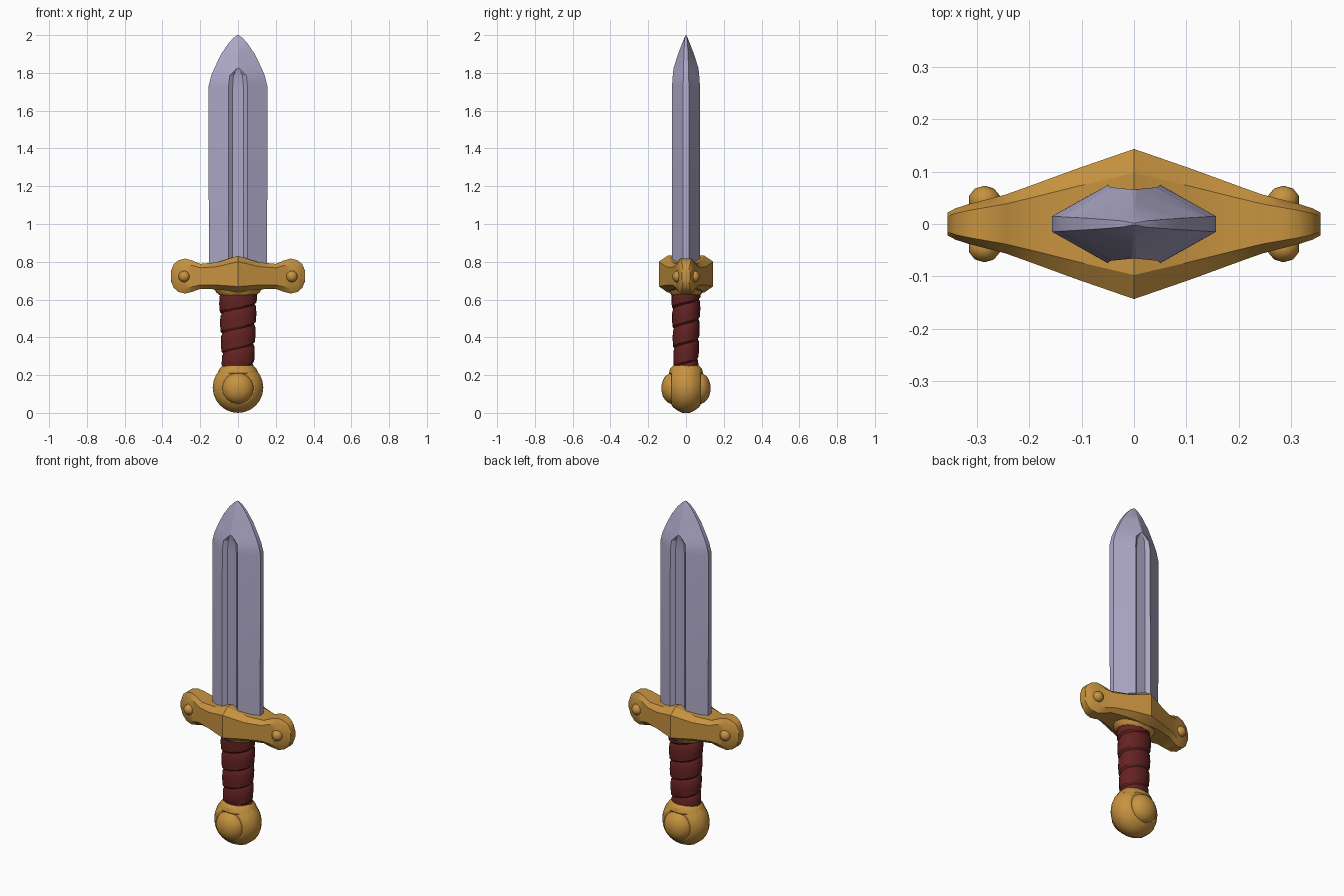
import bpy, bmesh, math
from mathutils import Matrix

cube = bpy.data.objects.get("Cube")
if cube:
    bpy.data.objects.remove(cube, do_unlink=True)


def material(name, rgb):
    m = bpy.data.materials.new(name)
    m.use_nodes = True
    m.diffuse_color = (*rgb, 1)
    bsdf = m.node_tree.nodes["Principled BSDF"]
    bsdf.inputs["Base Color"].default_value = (*rgb, 1)
    return m


STEEL = material("pale steel", (0.42, 0.39, 0.57))
GOLD = material("gold", (0.57, 0.29, 0.05))
LEATHER = material("dark red leather", (0.13, 0.016, 0.016))


def finish(name, bm, mat, angle=30):
    bmesh.ops.recalc_face_normals(bm, faces=bm.faces)
    mesh = bpy.data.meshes.new(name)
    bm.to_mesh(mesh)
    bm.free()
    mesh.materials.append(mat)
    ob = bpy.data.objects.new(name, mesh)
    bpy.context.collection.objects.link(ob)
    bpy.ops.object.select_all(action='DESELECT')
    ob.select_set(True)
    bpy.context.view_layer.objects.active = ob
    bpy.ops.object.shade_smooth_by_angle(angle=math.radians(angle))
    return ob


def loft(name, rings, mat, closed=True, angle=30):
    """Skin a list of equal-length point rings."""
    bm = bmesh.new()
    rows = [[bm.verts.new(p) for p in ring] for ring in rings]
    n = len(rows[0])
    for a, b in zip(rows, rows[1:]):
        for i in range(n if closed else n - 1):
            j = (i + 1) % n
            bm.faces.new((a[i], a[j], b[j], b[i]))
    if closed:
        bm.faces.new(rows[0])
        bm.faces.new(rows[-1])
    return finish(name, bm, mat, angle)


def oval(rx, ry, z, n=16):
    return [(rx * math.cos(i * math.tau / n), ry * math.sin(i * math.tau / n), z)
            for i in range(n)]


def ball(name, centre, size, mat, detail):
    bm = bmesh.new()
    bmesh.ops.create_icosphere(
        bm, subdivisions=detail, radius=1,
        matrix=Matrix.Translation(centre) @ Matrix.Diagonal((*size, 1)))
    return finish(name, bm, mat)


# Blade: bevelled edges, central ridges with a sunken fuller, rounded point
def blade_ring(z, edge, edge_y, ridge, ridge_y, floor, floor_y):
    half = [(edge, edge_y), (ridge, ridge_y), (floor, floor_y), (0, floor_y),
            (-floor, floor_y), (-ridge, ridge_y), (-edge, edge_y)]
    return [(x, y, z) for x, y in half] + [(x, -y, z) for x, y in reversed(half)]


loft("blade", [blade_ring(*r) for r in (
    (0.68, 0.154, 0.016, 0.050, 0.075, 0.028, 0.056),
    (1.73, 0.156, 0.015, 0.050, 0.074, 0.028, 0.056),
    (1.785, 0.142, 0.014, 0.044, 0.070, 0.024, 0.056),
    (1.825, 0.125, 0.013, 0.004, 0.066, 0.002, 0.066),
    (1.90, 0.089, 0.011, 0.003, 0.042, 0.002, 0.042),
    (1.96, 0.048, 0.008, 0.002, 0.019, 0.001, 0.019),
    (1.985, 0.024, 0.006, 0.002, 0.009, 0.001, 0.009),
    (2.0, 0.003, 0.002, 0.002, 0.002, 0.001, 0.002))], STEEL, angle=15)


# Guard: diamond-shaped from above, with a rounded lobe at each end
def guard_ring(x, low, high, t):
    c = 0.16 * (high - low)
    return [(x, t, low + c), (x, t, high - c), (x, 0.68 * t, high),
            (x, -0.68 * t, high), (x, -t, high - c), (x, -t, low + c),
            (x, -0.68 * t, low), (x, 0.68 * t, low)]


half_guard = [(0.355, 0.698, 0.752, 0.022), (0.340, 0.662, 0.788, 0.030),
              (0.315, 0.640, 0.808, 0.038), (0.280, 0.632, 0.817, 0.047),
              (0.245, 0.640, 0.808, 0.056), (0.200, 0.656, 0.789, 0.072),
              (0.110, 0.654, 0.797, 0.105)]
stations = ([(-x, *r) for x, *r in half_guard] + [(0, 0.638, 0.832, 0.143)]
            + half_guard[::-1])
loft("guard", [guard_ring(*s) for s in stations], GOLD)
loft("guard_collar", [oval(0.095, 0.076, 0.622), oval(0.115, 0.088, 0.638),
                      oval(0.135, 0.09, 0.67)], GOLD)

# Rivets on both faces of the guard lobes
for side, sx in (("left", 1), ("right", -1)):
    for face, sy in (("front", -1), ("back", 1)):
        ball(f"{side}_{face}_rivet", (0.285 * sx, 0.045 * sy, 0.722),
             (0.031, 0.028, 0.031), GOLD, 2)

# Grip: one leather strip wound upward in a helix
SIDES, PITCH, TURNS = 20, 0.105, 5
strip = []
for k in range(SIDES * TURNS + 1):
    a = k * math.tau / SIDES - math.pi / 2
    row = []
    for u, swell in ((0, 0.9), (0.1, 1.0), (0.5, 1.02), (0.88, 0.98), (1, 0.9)):
        z = 0.13 + PITCH * (k / SIDES + u)
        z = min(max(z, 0.17), 0.67)
        s = swell * (0.084 + 0.016 * (z - 0.24) / 0.39)
        row.append((s * math.cos(a), 0.77 * s * math.sin(a), z))
    strip.append(row)
loft("grip_wrap", strip, LEATHER, closed=False)
loft("grip_core", [oval(0.072, 0.055, 0.17), oval(0.086, 0.066, 0.67)], LEATHER)

# Pommel: thick rounded disc turned about the y axis, with a neck and bosses
profile = [(-0.078, 0.09), (-0.068, 0.105), (-0.045, 0.122), (-0.02, 0.134),
           (0.02, 0.134), (0.045, 0.122), (0.068, 0.105), (0.078, 0.09)]
loft("pommel", [[(x, y, 0.134 + z) for x, z, _ in oval(r, r, 0, 24)]
                for y, r in profile], GOLD)
loft("pommel_neck", [oval(0.09, 0.06, 0.16), oval(0.108, 0.09, 0.212),
                     oval(0.096, 0.084, 0.235), oval(0.08, 0.068, 0.25)], GOLD)
for face, sy in (("front", -1), ("back", 1)):
    ball(f"pommel_{face}_boss", (0, 0.068 * sy, 0.13), (0.084, 0.063, 0.084), GOLD, 3)
